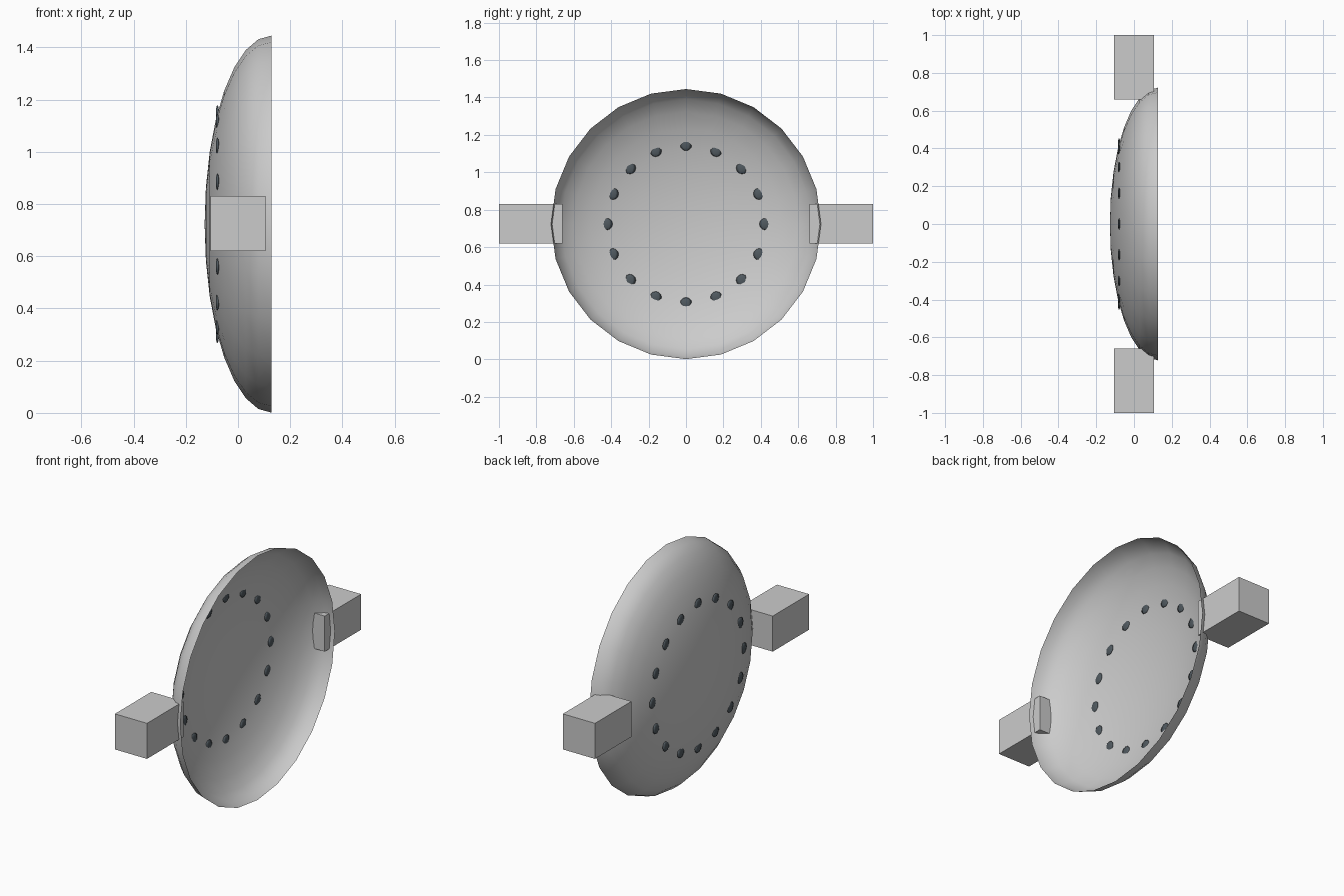
import bpy, bmesh, math
from mathutils import Matrix, Vector

if "Cube" in bpy.data.objects:
    bpy.data.objects.remove(bpy.data.objects["Cube"])

CZ = 0.723          # height of the dish axis
R, DEPTH, RIM_X = 0.722, 0.256, 0.128


def finish(name, bm, smooth=True, mat=None):
    bmesh.ops.recalc_face_normals(bm, faces=bm.faces)
    for f in bm.faces:
        f.smooth = smooth
    me = bpy.data.meshes.new(name)
    bm.to_mesh(me)
    bm.free()
    ob = bpy.data.objects.new(name, me)
    bpy.context.collection.objects.link(ob)
    if mat:
        me.materials.append(mat)
    return ob


# Dish: thin half-ellipsoid shell, 24 sides, open towards +x
bm = bmesh.new()
rings = 8
profile = []
for i in range(rings + 1):
    a = math.pi / 2 * i / rings
    profile.append(bm.verts.new((RIM_X - DEPTH * math.cos(a), 0, CZ + R * math.sin(a))))
edges = [bm.edges.new(p) for p in zip(profile, profile[1:])]
bmesh.ops.spin(bm, geom=profile + edges, cent=(0, 0, CZ), axis=(1, 0, 0),
               angle=2 * math.pi, steps=24)
bmesh.ops.remove_doubles(bm, verts=bm.verts, dist=1e-4)
finish("dish", bm)

# Side blocks poking through the rim
for side, label in ((1, "right"), (-1, "left")):
    bm = bmesh.new()
    bmesh.ops.create_cube(bm, size=1, matrix=Matrix.Translation((0, side * 0.83, CZ + 0.002))
                          @ Matrix.Diagonal((0.21, 0.34, 0.21, 1)))
    finish("side_block_" + label, bm, smooth=False)

# Ring of 16 small flattened dark studs, seen from both sides of the dish
dark = bpy.data.materials.new("dark_slate")
dark.diffuse_color = (0.08, 0.10, 0.115, 1)
dark.use_nodes = True
dark.node_tree.nodes["Principled BSDF"].inputs["Base Color"].default_value = dark.diffuse_color
for i in range(16):
    a = 2 * math.pi * i / 16
    pos = Vector((-0.079, 0.424 * math.sin(a), CZ + 0.424 * math.cos(a)))
    bm = bmesh.new()
    bmesh.ops.create_uvsphere(bm, u_segments=6, v_segments=6, radius=0.032,
                              matrix=Matrix.Translation(pos) @ Matrix.Diagonal((0.22, 1, 1, 1)))
    finish("stud_%02d" % (i + 1), bm, mat=dark)
